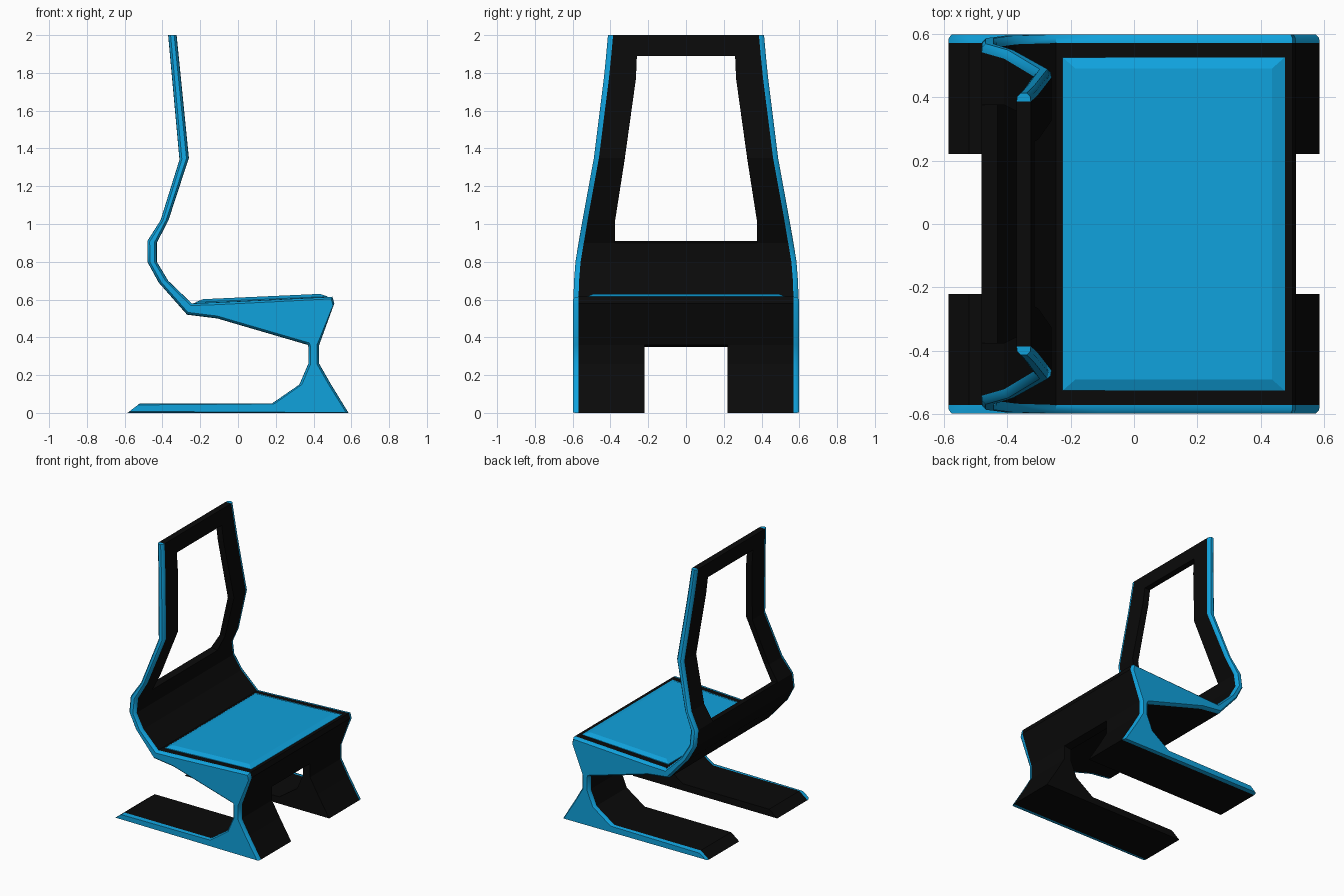
import bpy, bmesh
from mathutils import Vector

if "Cube" in bpy.data.objects:
    bpy.data.objects.remove(bpy.data.objects["Cube"])


def material(name, rgb):
    m = bpy.data.materials.new(name)
    m.diffuse_color = (*rgb, 1)
    m.use_nodes = True
    m.node_tree.nodes["Principled BSDF"].inputs["Base Color"].default_value = m.diffuse_color
    return m


BLACK = material("black", (0.003, 0.003, 0.003))
BLUE = material("bright blue", (0.005, 0.36, 0.72))
TRIM = 0.027

# S-shaped side profile: rear x, z / front x, z / half width / opening half width / open to next row
ROWS = [
    (-.370, 2.00, -.325, 2.00, .413, .260, False),
    (-.360, 1.89, -.314, 1.89, .423, .260, True),
    (-.349, 1.77, -.302, 1.77, .435, .265, True),
    (-.310, 1.34, -.260, 1.35, .488, .325, True),
    (-.410, 1.02, -.368, 1.02, .548, .375, True),
    (-.480, .910, -.430, .900, .568, .375, False),
    (-.480, .800, -.430, .800, .585, .375, False),
    (-.420, .690, -.370, .700, .593, .350, False),
    (-.270, .520, -.245, .580, .597, .300, False),
    (-.110, .500, -.110, .586, .597, .260, False),
    (.355, .364, .500, .615, .597, .220, False),
    (.370, .360, .510, .580, .597, .220, False),
    (.372, .350, .430, .360, .597, .220, True),
    (.372, .260, .430, .260, .597, .220, True),
    (.325, .150, .493, .150, .597, .220, True),
    (.180, .050, .585, .000, .597, .220, True),
    (-.520, .050, -.585, .000, .597, .220, True),
]


def cell_solid(name, columns, is_empty, mat):
    """Box cells between rows and columns; faces shared by two cells are dropped."""
    bm = bmesh.new()
    grid = []
    for row in ROWS:
        line = []
        for y, inset in columns(row):
            a, b = Vector((row[0], y, row[1])), Vector((row[2], y, row[3]))
            step = (b - a).normalized() * inset
            line.append((bm.verts.new(a + step), bm.verts.new(b - step)))
        grid.append(line)
    faces = {}
    for i in range(len(grid) - 1):
        for j in range(len(grid[0]) - 1):
            if is_empty(i, j):
                continue
            (a, b), (c, d) = grid[i][j], grid[i][j + 1]
            (e, f), (g, h) = grid[i + 1][j], grid[i + 1][j + 1]
            for q in ((a, b, d, c), (e, f, h, g), (a, c, g, e),
                      (b, d, h, f), (a, b, f, e), (c, d, h, g)):
                faces.setdefault(frozenset(q), []).append(q)
    for same in faces.values():
        if len(same) == 1:
            bm.faces.new(same[0])
    return finish(name, bm, mat)


def finish(name, bm, mat):
    bmesh.ops.recalc_face_normals(bm, faces=bm.faces)
    mesh = bpy.data.meshes.new(name)
    bm.to_mesh(mesh)
    bm.free()
    mesh.materials.append(mat)
    ob = bpy.data.objects.new(name, mesh)
    bpy.context.collection.objects.link(ob)
    return ob


def smooth(ob, angle):
    bpy.ops.object.select_all(action='DESELECT')
    ob.select_set(True)
    bpy.context.view_layer.objects.active = ob
    bpy.ops.object.shade_smooth_by_angle(angle=angle)


# Black shell: back frame, seat, legs and feet in one continuous ribbon
cell_solid("chair_shell",
           lambda r: [(TRIM - r[4], 0), (-r[5], 0), (r[5], 0), (r[4] - TRIM, 0)],
           lambda i, j: j == 1 and ROWS[i][6], BLACK)

# Blue rounded trim along both sides
for side, label in ((-1, "right"), (1, "left")):
    trim = cell_solid(label + "_side_trim",
                      lambda r: [(side * (r[4] - TRIM), 0),
                                 (side * (r[4] - 0.011), 0.002),
                                 (side * r[4], 0.013)],
                      lambda i, j: False, BLUE)
    smooth(trim, 0.75)

# Blue seat pad with sloped borders, following the tilt of the seat
bm = bmesh.new()
rings = []
for x0, z0, x1, z1, w in ((-.225, .560, .475, .590, .525),
                          (-.225, .586, .475, .616, .525),
                          (-.185, .602, .435, .630, .490)):
    rings.append([bm.verts.new(p) for p in
                  ((x0, -w, z0), (x1, -w, z1), (x1, w, z1), (x0, w, z0))])
for low, high in zip(rings, rings[1:]):
    for k in range(4):
        n = (k + 1) % 4
        bm.faces.new((low[k], low[n], high[n], high[k]))
bm.faces.new(rings[0])
bm.faces.new(rings[-1])
finish("seat_pad", bm, BLUE)
